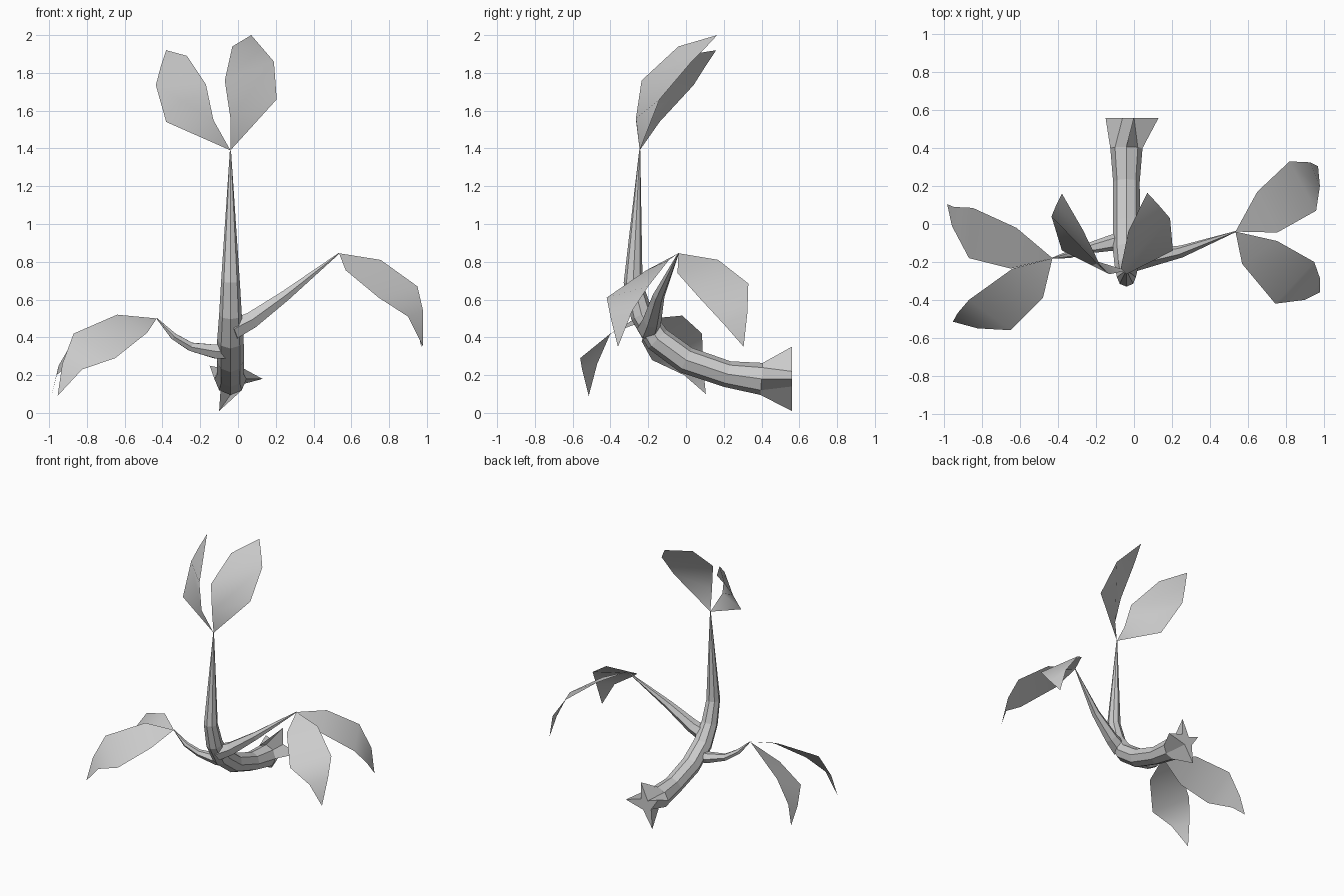
import bpy, bmesh, math
from mathutils import Vector

cube = bpy.data.objects.get("Cube")
if cube:
    bpy.data.objects.remove(cube, do_unlink=True)

grey = bpy.data.materials.new("plain_grey")
grey.use_nodes = True
COLOUR = (0.6, 0.6, 0.6, 1)
grey.diffuse_color = COLOUR
grey.node_tree.nodes["Principled BSDF"].inputs["Base Color"].default_value = COLOUR


def finish(name, bm, angle):
    mesh = bpy.data.meshes.new(name)
    bm.to_mesh(mesh)
    bm.free()
    mesh.materials.append(grey)
    ob = bpy.data.objects.new(name, mesh)
    bpy.context.collection.objects.link(ob)
    bpy.ops.object.select_all(action='DESELECT')
    ob.select_set(True)
    bpy.context.view_layer.objects.active = ob
    if angle:
        bpy.ops.object.shade_smooth_by_angle(angle=math.radians(angle))
    return ob


def tube(name, path, sides, ref, first_ring=None):
    """Faceted tapering tube; path holds (x, y, z, radius)."""
    bm = bmesh.new()
    pts = [Vector(p[:3]) for p in path]
    rings = []
    for i, p in enumerate(pts):
        t = (pts[min(i + 1, len(pts) - 1)] - pts[max(i - 1, 0)]).normalized()
        v = t.cross(Vector(ref)).normalized()
        u = v.cross(t)
        if i == 0 and first_ring:
            ring = [Vector((x, p.y, z)) for x, z in first_ring]
        else:
            ring = []
            for k in range(sides):
                a = math.tau * k / sides
                ring.append(p + path[i][3] * (u * math.cos(a) + v * math.sin(a)))
        rings.append([bm.verts.new(c) for c in ring])
    for a, b in zip(rings, rings[1:]):
        for k in range(sides):
            n = (k + 1) % sides
            bm.faces.new((a[k], a[n], b[n], b[k]))
    # root end closed with a fan
    hub = bm.verts.new(pts[0])
    for k in range(sides):
        bm.faces.new((hub, rings[0][(k + 1) % sides], rings[0][k]))
    bm.faces.new(rings[-1])
    bmesh.ops.recalc_face_normals(bm, faces=bm.faces)
    return finish(name, bm, 0)


def leaf(name, base, side_a, side_b, tip):
    """Thin curved sheet: base point, paired edge points, tip."""
    bm = bmesh.new()
    root, end = bm.verts.new(base), bm.verts.new(tip)
    a = [bm.verts.new(p) for p in side_a]
    b = [bm.verts.new(p) for p in side_b]
    bm.faces.new((root, a[0], b[0]))
    for i in range(len(a) - 1):
        bm.faces.new((a[i], a[i + 1], b[i + 1], b[i]))
    bm.faces.new((a[-1], end, b[-1]))
    bmesh.ops.recalc_face_normals(bm, faces=bm.faces)
    if sum(f.normal.z for f in bm.faces) < 0:
        bmesh.ops.reverse_faces(bm, faces=bm.faces)
    return finish(name, bm, 40)


# Stem with a spiky root end
X = -0.04
star = [(0.13, 0.18), (0.0, 0.22), (0.0, 0.35), (-0.06, 0.22),
        (-0.15, 0.25), (-0.09, 0.16), (-0.10, 0.01), (-0.02, 0.14)]
tube("stem", [(X, 0.56, 0.18, 0.1), (X, 0.40, 0.18, 0.085), (X, 0.22, 0.205, 0.07),
              (X, 0.0, 0.28, 0.072), (X, -0.15, 0.39, 0.07), (X, -0.235, 0.52, 0.06),
              (X, -0.28, 0.69, 0.05), (X, -0.245, 1.39, 0.003)],
     8, (1, 0, 0), star)

# Side branches
tube("left_branch", [(-0.03, -0.20, 0.44, 0.06), (0.07, -0.18, 0.49, 0.05),
                     (0.25, -0.145, 0.62, 0.032), (0.535, -0.04, 0.845, 0.003)],
     6, (0, 1, 0))
tube("right_branch", [(-0.03, -0.08, 0.33, 0.05), (-0.12, -0.10, 0.325, 0.042),
                      (-0.25, -0.13, 0.35, 0.026), (-0.34, -0.16, 0.405, 0.02),
                      (-0.43, -0.18, 0.50, 0.003)], 6, (0, 1, 0))

# Upper leaf pair
top = (X, -0.245, 1.39)
leaf("upper_left_leaf", top,
     [(-0.04, -0.265, 1.56), (-0.07, -0.235, 1.76), (-0.03, -0.04, 1.94)],
     [(0.205, -0.14, 1.66), (0.19, 0.03, 1.86), (0.13, 0.10, 1.93)],
     (0.07, 0.165, 2.0))
leaf("upper_right_leaf", top,
     [(-0.13, -0.265, 1.55), (-0.17, -0.235, 1.74), (-0.27, -0.03, 1.89)],
     [(-0.38, -0.14, 1.54), (-0.435, 0.04, 1.735), (-0.41, 0.10, 1.83)],
     (-0.38, 0.16, 1.92))

# Left leaf pair
base = (0.535, -0.04, 0.845)
leaf("left_back_leaf", base,
     [(0.65, 0.17, 0.81), (0.82, 0.33, 0.685), (0.93, 0.325, 0.53)],
     [(0.755, -0.045, 0.74), (0.96, 0.07, 0.61), (0.98, 0.20, 0.47)],
     (0.97, 0.305, 0.35))
leaf("left_front_leaf", base,
     [(0.57, -0.21, 0.755), (0.745, -0.42, 0.61), (0.90, -0.40, 0.51)],
     [(0.755, -0.09, 0.81), (0.95, -0.20, 0.67), (0.98, -0.285, 0.54)],
     (0.98, -0.36, 0.35))

# Right leaf pair
base = (-0.43, -0.18, 0.50)
leaf("right_back_leaf", base,
     [(-0.62, -0.02, 0.515), (-0.85, 0.085, 0.42), (-0.95, 0.09, 0.25)],
     [(-0.65, -0.235, 0.38), (-0.87, -0.18, 0.28), (-0.96, -0.01, 0.20)],
     (-0.985, 0.105, 0.10))
leaf("right_front_leaf", base,
     [(-0.48, -0.39, 0.425), (-0.65, -0.56, 0.29), (-0.825, -0.55, 0.23)],
     [(-0.64, -0.235, 0.52), (-0.87, -0.40, 0.42), (-0.93, -0.47, 0.26)],
     (-0.955, -0.515, 0.09))
